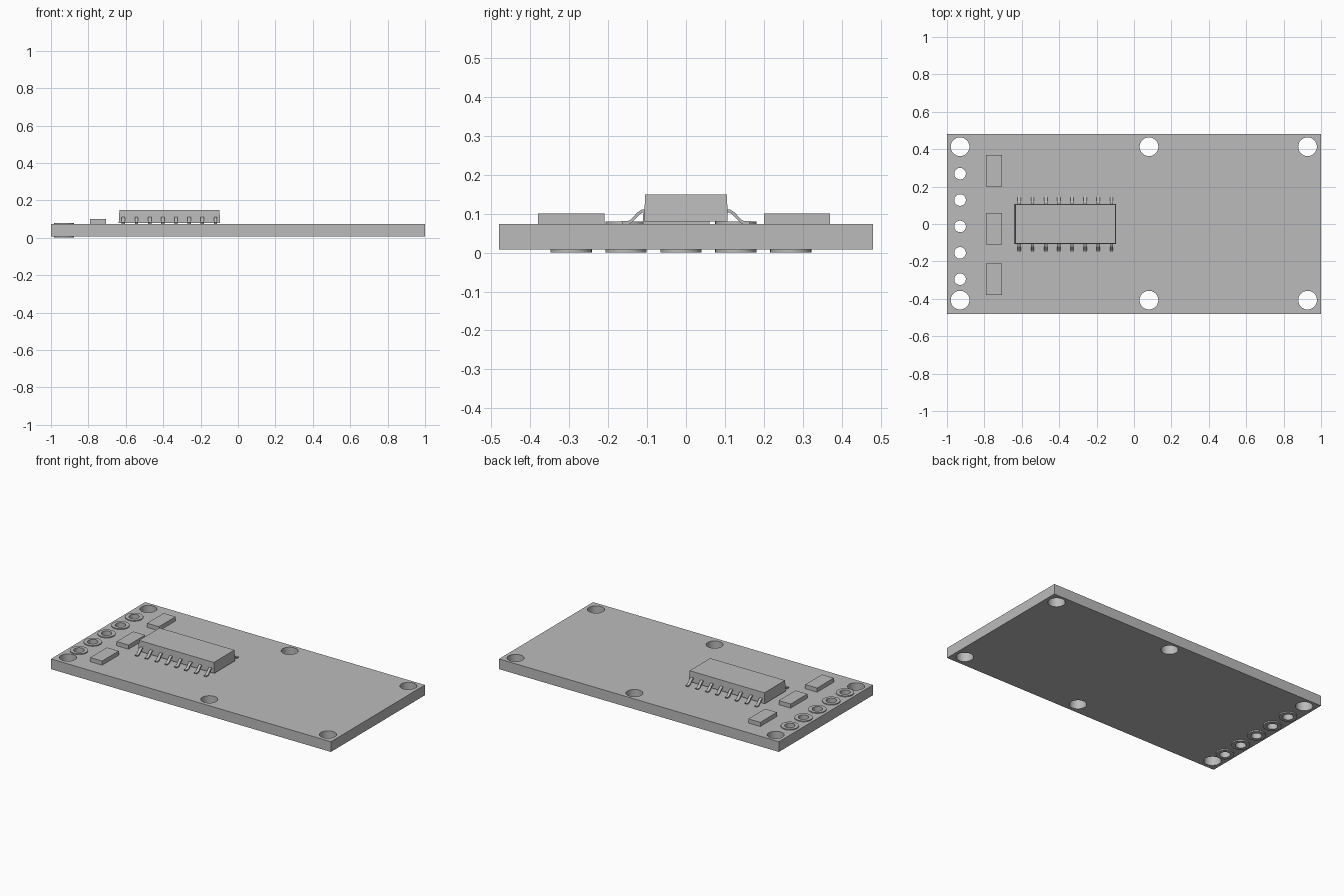
import bpy, bmesh, math
from mathutils import Matrix, Vector

if "Cube" in bpy.data.objects:
    bpy.data.objects.remove(bpy.data.objects["Cube"])

grey = bpy.data.materials.new("plain grey")
grey.use_nodes = True
COLOUR = (0.5, 0.5, 0.5, 1)
grey.diffuse_color = COLOUR
grey.node_tree.nodes["Principled BSDF"].inputs["Base Color"].default_value = COLOUR

BOTTOM, TOP = 0.008, 0.074
HOLE_X = -0.93
PIN_HOLES = [(HOLE_X, -0.295 + 0.141 * i) for i in range(5)]
MOUNT_HOLES = [(x, y) for x in (HOLE_X, 0.08, 0.928) for y in (-0.407, 0.413)]


def finish(name, bm):
    bmesh.ops.recalc_face_normals(bm, faces=bm.faces)
    mesh = bpy.data.meshes.new(name)
    bm.to_mesh(mesh)
    bm.free()
    mesh.materials.append(grey)
    obj = bpy.data.objects.new(name, mesh)
    bpy.context.collection.objects.link(obj)
    return obj


def activate(obj):
    bpy.ops.object.select_all(action="DESELECT")
    obj.select_set(True)
    bpy.context.view_layer.objects.active = obj


def box(name, low, high, taper=0.0):
    """Box between two corners; the top is drawn in by taper."""
    low, high = Vector(low), Vector(high)
    bm = bmesh.new()
    bmesh.ops.create_cube(bm, size=1)
    for v in bm.verts:
        inset = 1 - taper if v.co.z > 0 else 1
        v.co.x *= inset
        v.co.y *= inset
        v.co = (low + high) / 2 + v.co * (high - low)
    return finish(name, bm)


def eyelet(name, x, y):
    """Plated ring lining a pin hole, flanged on both board faces."""
    inner, barrel, flange = 0.031, 0.034, 0.053
    top = TOP + 0.006
    profile = [(inner, 0), (flange, 0), (flange, BOTTOM), (barrel, BOTTOM),
               (barrel, TOP), (flange, TOP), (flange, top), (inner, top)]
    bm = bmesh.new()
    verts = [bm.verts.new((x + r, y, z)) for r, z in profile]
    edges = [bm.edges.new((verts[i - 1], verts[i])) for i in range(len(verts))]
    bmesh.ops.spin(bm, geom=verts + edges, cent=(x, y, 0), axis=(0, 0, 1),
                   angle=math.tau, steps=32)
    bmesh.ops.remove_doubles(bm, verts=bm.verts, dist=0.0001)
    obj = finish(name, bm)
    activate(obj)
    bpy.ops.object.shade_smooth_by_angle(angle=math.radians(30))


def lead(name, x, side):
    """Bent chip leg: a side profile extruded along x."""
    path = [(0.098, 0.112), (0.115, 0.11), (0.124, 0.104),
            (0.142, 0.085), (0.15, 0.081), (0.166, 0.081)]
    thick, width = 0.009, 0.018
    outline = path + [(y - thick * 0.4, z - thick * 0.8) for y, z in reversed(path)]
    bm = bmesh.new()
    face = bm.faces.new([bm.verts.new((x - width / 2, side * y, z)) for y, z in outline])
    out = bmesh.ops.extrude_face_region(bm, geom=[face])
    moved = [g for g in out["geom"] if isinstance(g, bmesh.types.BMVert)]
    bmesh.ops.translate(bm, verts=moved, vec=(width, 0, 0))
    finish(name, bm)


# Circuit board with drilled holes
board = box("circuit_board", (-1, -0.48, BOTTOM), (1, 0.48, TOP))
bm = bmesh.new()
for holes, radius in ((PIN_HOLES, 0.034), (MOUNT_HOLES, 0.05)):
    for x, y in holes:
        bmesh.ops.create_cone(bm, cap_ends=True, segments=32, radius1=radius,
                              radius2=radius, depth=0.4,
                              matrix=Matrix.Translation((x, y, 0.04)))
drills = finish("hole_cutter", bm)
drills.hide_render = True
cut = board.modifiers.new("holes", "BOOLEAN")
cut.operation, cut.object, cut.solver = "DIFFERENCE", drills, "EXACT"
activate(board)
bpy.ops.object.modifier_apply(modifier=cut.name)
bpy.data.objects.remove(drills)
activate(board)
bpy.ops.object.shade_smooth_by_angle(angle=math.radians(30))

# Plated pin holes
for i, (x, y) in enumerate(PIN_HOLES):
    eyelet(f"pin_hole_ring_{i + 1}", x, y)

# Small surface components
for i, y in enumerate((-0.295, -0.025, 0.285)):
    box(f"resistor_{i + 1}", (-0.79, y - 0.085, TOP), (-0.705, y + 0.085, 0.101))

# Chip with a row of legs on each long side
box("chip_body", (-0.638, -0.107, 0.08), (-0.095, 0.107, 0.149), taper=0.015)
for side, label in ((-1, "front"), (1, "back")):
    for i in range(8):
        lead(f"chip_leg_{label}_{i + 1}", -0.613 + 0.0704 * i, side)
